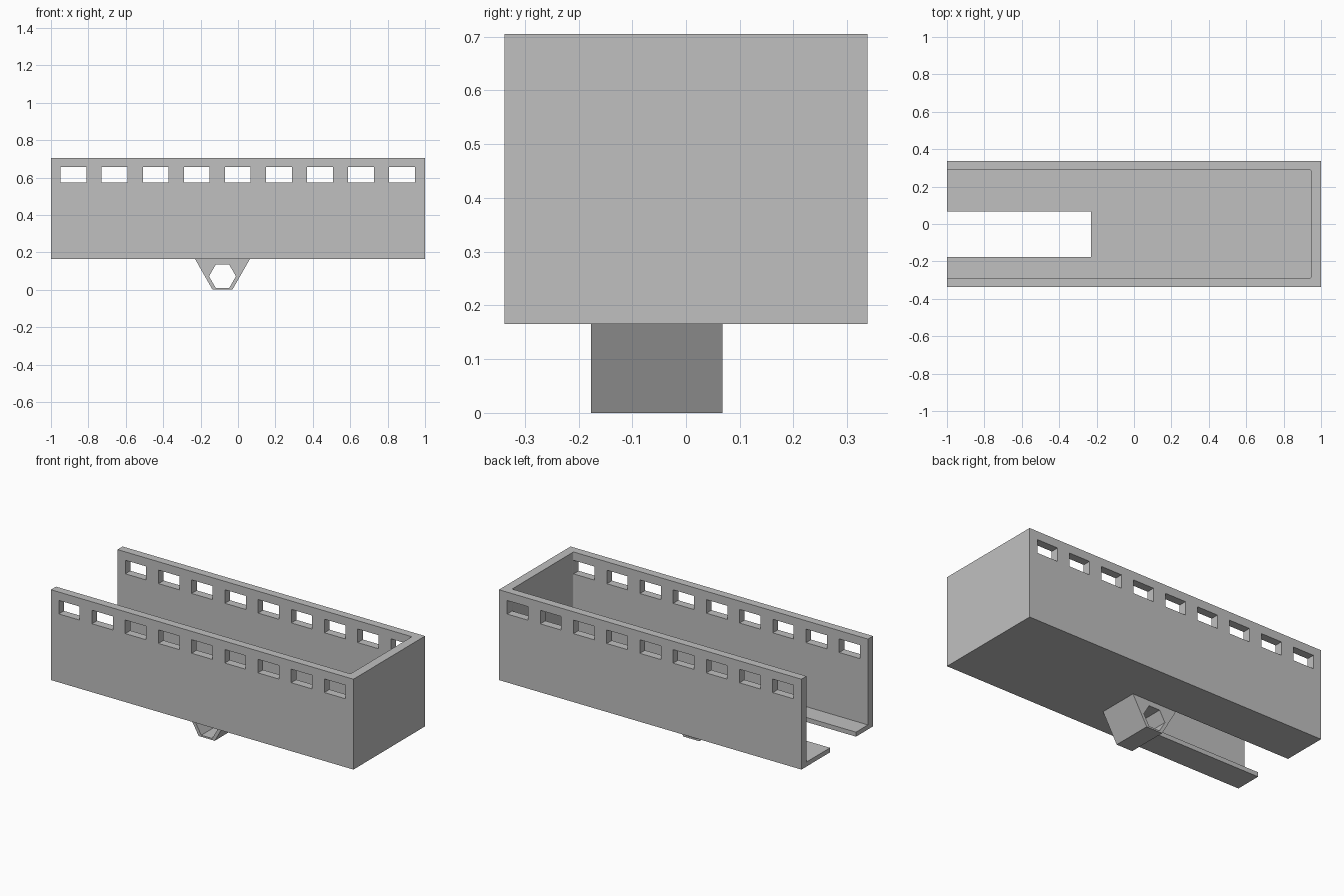
import bpy
import bmesh
from math import cos, sin, radians

if "Cube" in bpy.data.objects:
    bpy.data.objects.remove(bpy.data.objects["Cube"], do_unlink=True)

# Single grey finish
grey = bpy.data.materials.new("light_grey")
grey.use_nodes = True
colour = (0.527, 0.527, 0.527, 1)
grey.diffuse_color = colour
grey.node_tree.nodes["Principled BSDF"].inputs["Base Color"].default_value = colour

BASE, TOP, HALF_Y = 0.165, 0.705, 0.338
WALL, FLOOR = 0.048, 0.027
SLOT_X, SLOT_Y0, SLOT_Y1 = -0.23, -0.177, 0.068


def finish(name, bm):
    bmesh.ops.recalc_face_normals(bm, faces=bm.faces[:])
    mesh = bpy.data.meshes.new(name)
    bm.to_mesh(mesh)
    bm.free()
    mesh.materials.append(grey)
    obj = bpy.data.objects.new(name, mesh)
    bpy.context.collection.objects.link(obj)
    return obj


def add_box(bm, x0, x1, y0, y1, z0, z1):
    verts = bmesh.ops.create_cube(bm, size=1)["verts"]
    for v in verts:
        v.co.x = x1 if v.co.x > 0 else x0
        v.co.y = y1 if v.co.y > 0 else y0
        v.co.z = z1 if v.co.z > 0 else z0
    return verts


def box(name, *bounds):
    bm = bmesh.new()
    add_box(bm, *bounds)
    return finish(name, bm)


def prism(name, outline, y0, y1):
    """Extrude an x-z outline along y."""
    bm = bmesh.new()
    face = bm.faces.new([bm.verts.new((x, y0, z)) for x, z in outline])
    new = bmesh.ops.extrude_face_region(bm, geom=[face])["geom"]
    bmesh.ops.translate(bm, vec=(0, y1 - y0, 0),
                        verts=[g for g in new if isinstance(g, bmesh.types.BMVert)])
    return finish(name, bm)


def cut(target, cutter):
    mod = target.modifiers.new("cut", 'BOOLEAN')
    mod.operation, mod.solver, mod.object = 'DIFFERENCE', 'EXACT', cutter
    cutter.hide_render = True
    bpy.context.view_layer.objects.active = target
    bpy.ops.object.modifier_apply(modifier=mod.name)
    bpy.data.objects.remove(cutter, do_unlink=True)


# Open-topped tray
tray = box("tray", -1, 1, -HALF_Y, HALF_Y, BASE, TOP)

# Cavity, open at one end, with slightly rounded inner corners
bm = bmesh.new()
add_box(bm, -1.2, 1 - WALL - 0.005, WALL - HALF_Y, HALF_Y - WALL, BASE + FLOOR, TOP + 0.2)
corners = [e for e in bm.edges
           if all(v.co.x > 0 for v in e.verts) and e.verts[0].co.y == e.verts[1].co.y]
bmesh.ops.bevel(bm, geom=corners, offset=0.008, segments=3, profile=0.5, affect='EDGES')
cut(tray, finish("cavity_cutter", bm))

# Slot in the floor
cut(tray, box("slot_cutter", -1.2, SLOT_X, SLOT_Y0, SLOT_Y1, BASE - 0.1, BASE + 0.1))

# Row of windows through both long walls
bm = bmesh.new()
for i in range(9):
    x = -0.879 + 0.2195 * i
    add_box(bm, x - 0.069, x + 0.069, -0.5, 0.5, 0.574, 0.655)
cut(tray, finish("window_cutter", bm))

# Tapered bracket under the floor with a hexagonal bore
CX = -0.083
bracket = prism("bracket", [(CX - 0.147, BASE), (CX - 0.053, 0),
                            (CX + 0.053, 0), (CX + 0.147, BASE)], SLOT_Y0, SLOT_Y1)
hexagon = [(CX + 0.072 * cos(radians(a)), 0.072 + 0.072 * sin(radians(a)))
           for a in range(0, 360, 60)]
cut(bracket, prism("bore_cutter", hexagon, -0.4, 0.4))
